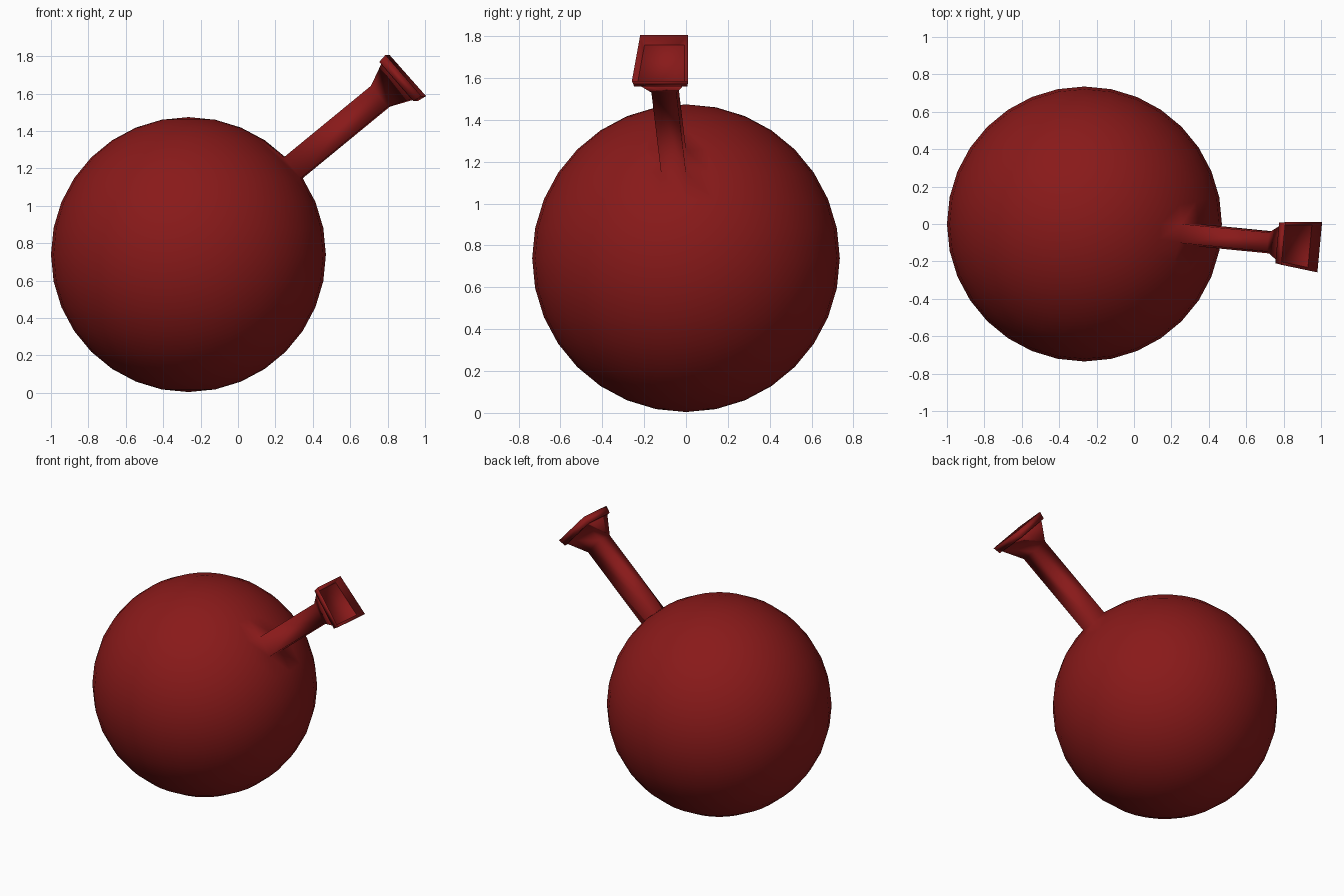
import bpy, bmesh
from mathutils import Vector, Matrix

if "Cube" in bpy.data.objects:
    bpy.data.objects.remove(bpy.data.objects["Cube"])

R = 0.735
bm = bmesh.new()

# round body: UV sphere standing on the ground
bmesh.ops.create_uvsphere(bm, u_segments=32, v_segments=16, radius=R,
                          matrix=Matrix.Translation((-0.265, 0, R + 0.004)))

# the sphere panel that the spout grows from
target = Vector((0.30, -0.055, 1.206))
face = min(bm.faces, key=lambda f: (f.calc_center_median() - target).length)
face.normal_update()
axis = face.normal.copy()


def extrude(face, distance, scale=(1, 1, 1)):
    """Extrude one face along the spout axis, scaling it about its centre."""
    new = bmesh.ops.extrude_discrete_faces(bm, faces=[face])["faces"][0]
    c = new.calc_center_median()
    for v in new.verts:
        d = v.co - c
        v.co = c + axis * distance + Vector(d[i] * scale[i] for i in range(3))
    return new


# stem, flared mouth, shallow hollow in the mouth
face = extrude(face, 0.605)
face = extrude(face, 0.175, (2.14, 2.25, 1.98))
face = extrude(face, -0.05, (0.95, 0.95, 0.95))

bmesh.ops.recalc_face_normals(bm, faces=bm.faces[:])
for f in bm.faces:
    f.smooth = True

mesh = bpy.data.meshes.new("round_body_with_spout")
bm.to_mesh(mesh)
bm.free()
obj = bpy.data.objects.new("round_body_with_spout", mesh)
bpy.context.collection.objects.link(obj)

# dark red finish
mat = bpy.data.materials.new("dark_red")
mat.diffuse_color = (0.25, 0.01, 0.01, 1)
mat.use_nodes = True
mat.node_tree.nodes["Principled BSDF"].inputs["Base Color"].default_value = mat.diffuse_color
mesh.materials.append(mat)
